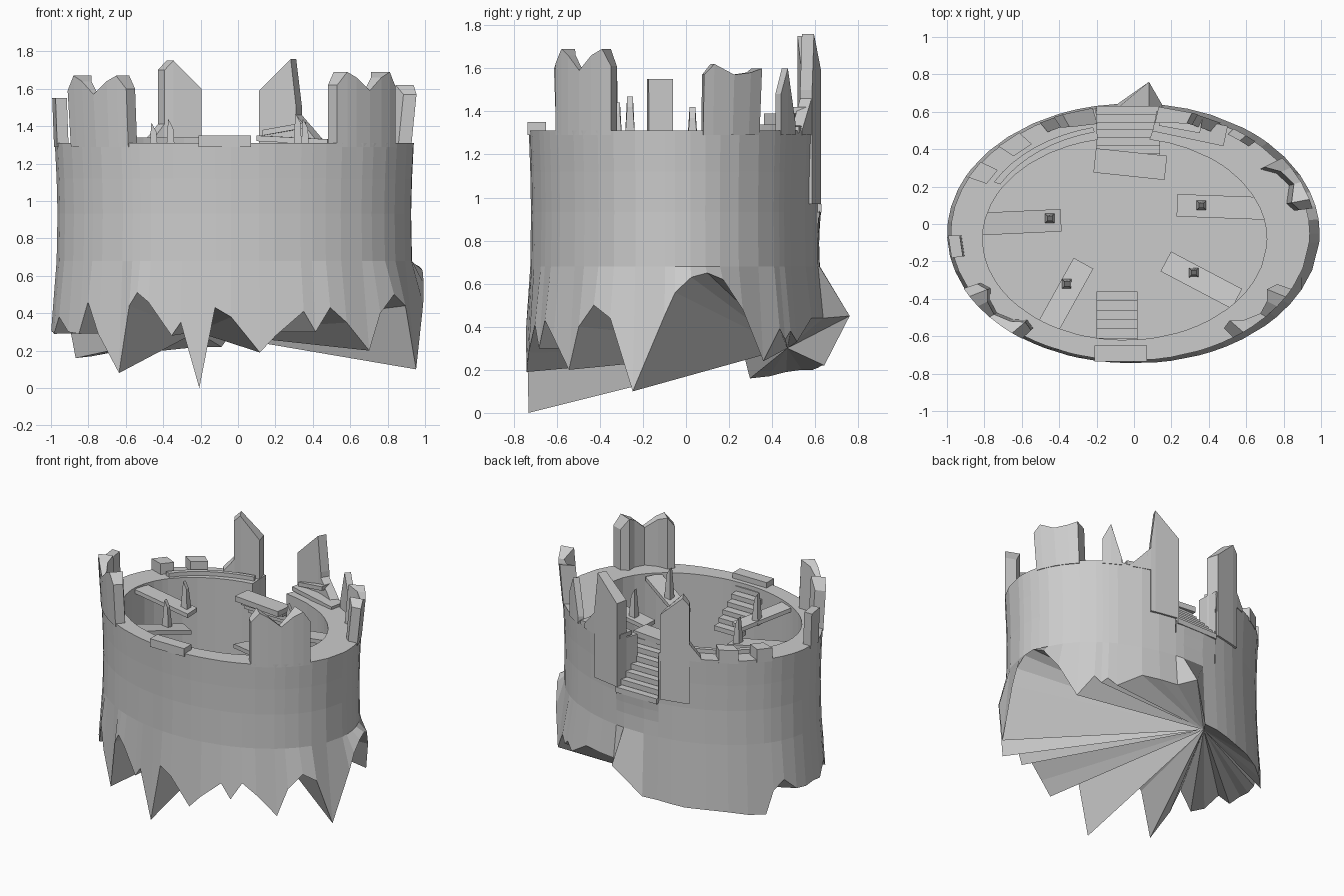
import bpy, bmesh
from math import radians, cos, sin
from mathutils import Vector

if "Cube" in bpy.data.objects:
    bpy.data.objects.remove(bpy.data.objects["Cube"])


def outer(t, s=1.0):
    t = radians(t)
    return -0.02 + 0.96 * s * cos(t), -0.05 + 0.68 * s * sin(t)


def inner(t):
    t = radians(t)
    return -0.05 + 0.76 * cos(t), -0.08 + 0.54 * sin(t)


def make(name, verts, faces):
    bm = bmesh.new()
    vs = [bm.verts.new(v) for v in verts]
    for f in faces:
        bm.faces.new([vs[i] for i in f])
    bmesh.ops.remove_doubles(bm, verts=bm.verts, dist=1e-5)
    bmesh.ops.recalc_face_normals(bm, faces=bm.faces)
    me = bpy.data.meshes.new(name)
    bm.to_mesh(me)
    bm.free()
    ob = bpy.data.objects.new(name, me)
    bpy.context.collection.objects.link(ob)
    return ob


BOX = [(0, 1, 2, 3), (4, 5, 6, 7), (0, 1, 5, 4), (1, 2, 6, 5), (2, 3, 7, 6), (3, 0, 4, 7)]


def box(name, x0, x1, y0, y1, z0, z1):
    q = [(x0, y0), (x1, y0), (x1, y1), (x0, y1)]
    return make(name, [(x, y, z) for z in (z0, z1) for x, y in q], BOX)


def plank(name, a, b, width, thick):
    a, b = Vector(a), Vector(b)
    d = b - a
    n = Vector((-d.y, d.x, 0)).normalized() * width / 2
    q = [a - n, b - n, b + n, a + n]
    up = Vector((0, 0, thick))
    return make(name, [p - up for p in q] + q, BOX)


def post(name, x, y, z0, z1, r=0.027):
    q = [(-1, -1), (1, -1), (1, 1), (-1, 1)]
    lo = [(x + r * i, y + r * j, z0) for i, j in q]
    hi = [(x + r * .5 * i, y + r * .5 * j, z1 - (.05 if i > 0 else 0)) for i, j in q]
    return make(name, lo + hi, BOX)


def merlon(name, pts, z0=1.29, out=1.004, lean=0.0):
    # curved piece of wall: (angle, top height, inner scale) per station
    verts, faces = [], []
    for t, z, s in pts:
        for sc, h in ((out, z0), (out + lean, z), (s + lean, z), (s, z0)):
            verts.append((*outer(t, sc), h))
    n = len(pts)
    for i in range(n - 1):
        for k in range(4):
            l = (k + 1) % 4
            faces.append((4 * i + k, 4 * i + l, 4 * i + 4 + l, 4 * i + 4 + k))
    e = 4 * (n - 1)
    faces += [(0, 1, 2, 3), (e, e + 1, e + 2, e + 3)]
    return make(name, verts, faces)


# broken lower edge: angle, height
EDGE = [(0, .56), (6, .63), (12, .65), (18, .62), (26, .48), (35, .24), (43, .39), (46, .34),
        (49, .38), (53, .33), (64, .44), (72, .44), (80, .44), (84, .45), (94, .22), (101, .22),
        (107, .21), (113, .2), (122, .2), (132, .19), (141, .17), (150, .16), (154, .33),
        (160, .4), (168, .31), (175, .3), (182, .31), (190, .29), (197, .38), (205, .3),
        (212, .29), (217, .46), (222, .29), (231, .08), (235, .44), (238, .51), (242, .46),
        (250, .28), (253, .35), (259, 0), (264, .43), (269, .38), (278, .19), (283, .28),
        (292, .41), (296, .3), (301, .43), (307, .35), (316, .2), (321, .4), (328, .5),
        (335, .44), (344, .1), (356, .45)]
FLOOR = .66

# columns, with the back gate notch between 80 and 101 degrees
cols = []
for t, z in EDGE:
    if t == 80:
        cols += [(t, z, 1.31), (t, z, .95)]
    elif t == 101:
        cols += [(t, z, .95), (t, z, 1.31)]
    else:
        cols.append((t, z, .95 if 80 < t < 101 else 1.31))

# tower shell: outer wall, rim, inner wall, flat floor and the fan underneath
n = len(cols)
verts, faces = [], []
for t, z, top in cols:
    flare = 1.02 + .035 * max(cos(radians(t)), 0)
    verts.append((.08, .76, .45) if t == 84 else (*outer(t, flare), z))
    verts += [(*outer(t, s), .68 + (top - .68) * f) for f, s in ((0, .99), (.4, .985), (.7, .99), (1, 1))]
    verts += [(*inner(t), top), (*inner(t), FLOOR)]
verts += [(-.22, .47, .3), (-.05, -.08, FLOOR)]
for i in range(n):
    j = (i + 1) % n
    same = cols[i][0] == cols[j][0]
    for k in range(6):
        # only the rim strip spans a jump in height (side of the notch)
        if not same or k == 4:
            faces.append((7 * i + k, 7 * j + k, 7 * j + k + 1, 7 * i + k + 1))
    if not same:
        faces += [(7 * n, 7 * j, 7 * i), (7 * n + 1, 7 * i + 6, 7 * j + 6)]
make("tower_wall", verts, faces)

# mirrored front battlements
front = [(205, 1.59, .92), (209, 1.67, .89), (214, 1.64, .94), (220, 1.57, .97),
         (226, 1.64, .94), (230, 1.67, .89), (234, 1.6, .92)]
merlon("front_left_battlement", front, lean=.02)
merlon("front_right_battlement", [(539 - t, z + .02, s - .01) for t, z, s in front], out=1.0)

# remaining battlements around the rim
merlon("right_battlement", [(11, 1.57, .93), (15, 1.62, .9), (23, 1.57, .96), (30, 1.58, .94),
                            (35, 1.6, .88)], lean=.03)
merlon("left_battlement", [(181, 1.55, .94), (191, 1.55, .94)], lean=.01)
merlon("left_back_stub", [(146, 1.39, .89), (154, 1.39, .89)])
merlon("back_left_stub", [(128, 1.39, .89), (137, 1.39, .89)])
merlon("back_right_shard", [(46, 1.48, .95), (50, 1.6, .95), (55, 1.34, .95)])

# gate towers flanking the notch
merlon("gate_tower_left", [(102, 1.6, .88), (112, 1.75, .9), (115, 1.7, .92)], .97, 1.008)
merlon("gate_tower_right", [(81, 1.59, .88), (70, 1.76, .92), (68, 1.5, .92)], .97, 1.008)
merlon("gate_shard_left", [(114, 1.43, .92), (120, 1.32, .92)])
merlon("gate_shard_right", [(68, 1.46, .92), (60, 1.32, .92)])
merlon("inner_lip", [(t, 1.34, .82) for t in range(104, 153, 6)], 1.3, .86)
plank("gate_shelf", (.11, .55, 1.35), (.49, .47, 1.33), .11, .03)
plank("gate_shelf_upper", (.14, .57, 1.38), (.36, .53, 1.42), .09, .03)

# stairs: front flight climbs to the front rim, back flight climbs inward
for i in range(7):
    y, z = -.36 - .05 * i, 1.08 + .04 * i
    box("front_step", -.2, .02, y - .06, y, z - .035, z)
    y, z = .63 - .042 * i, .97 + .045 * i
    box("back_step", -.2, .14, y - .055, y, z - .04, z)
box("front_landing", -.21, .07, -.735, -.65, 1.29, 1.35)
plank("back_landing", (-.21, .34, 1.28), (.17, .3, 1.28), .13, .04)

# loose planks with broken posts inside the tower
for a, b, p, top in [((-.82, 0), (-.39, .02), (-.45, .03), 1.42),
                     ((.78, .08), (.23, .1), (.36, .1), 1.44),
                     ((-.47, -.57), (-.27, -.21), (-.36, -.32), 1.44),
                     ((.55, -.4), (.17, -.2), (.32, -.26), 1.47)]:
    plank("floor_plank", (*a, 1.3), (*b, 1.22), .12, .03)
    post("broken_post", *p, 1.21, top)
